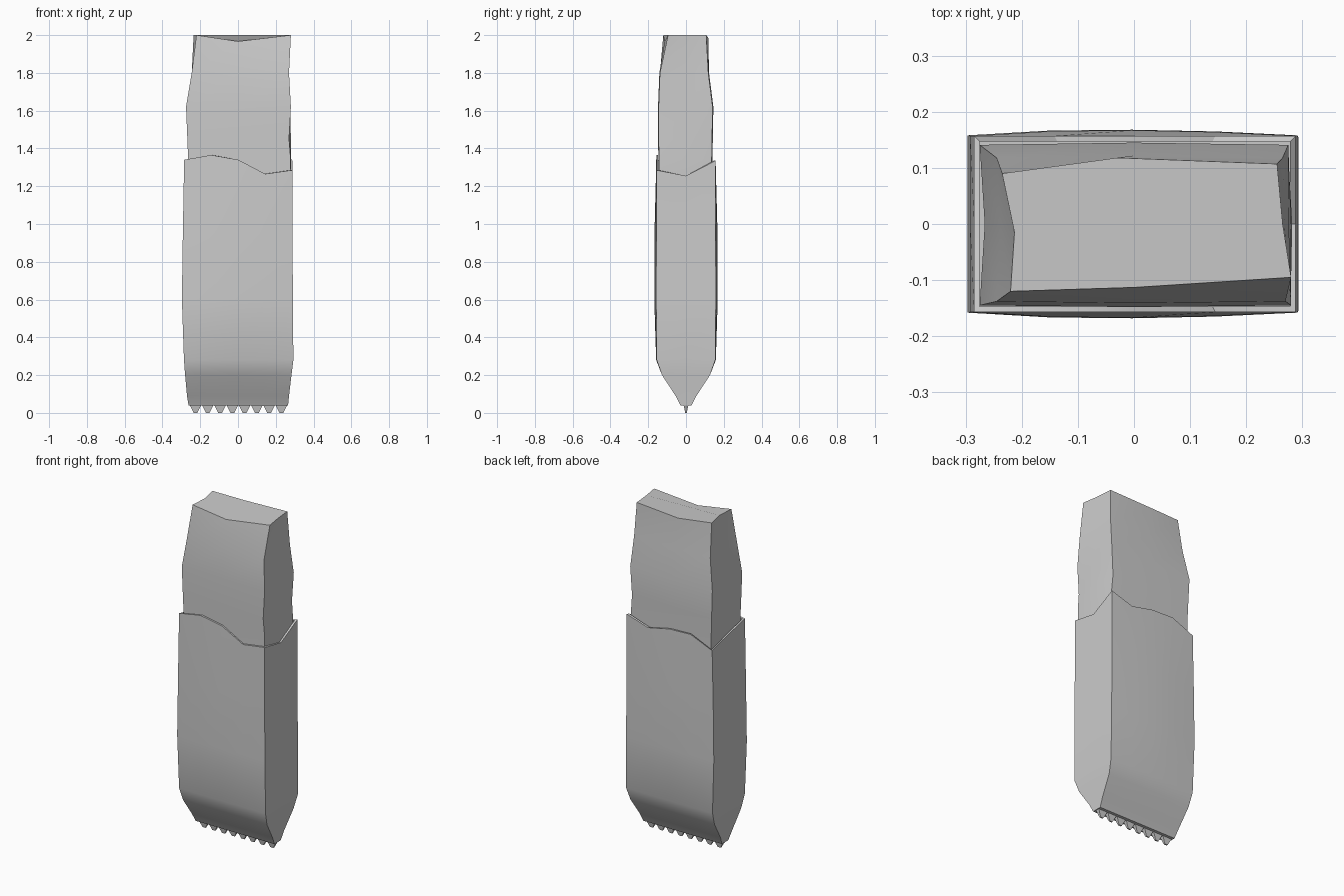
import bpy, bmesh

if "Cube" in bpy.data.objects:
    bpy.data.objects.remove(bpy.data.objects["Cube"])


def make_object(name, rings, cap_top=True):
    """Skin a stack of closed rings (counter-clockwise from above)."""
    bm = bmesh.new()
    loops = [[bm.verts.new(p) for p in ring] for ring in rings]
    n = len(loops[0])
    for a, b in zip(loops, loops[1:]):
        for i in range(n):
            j = (i + 1) % n
            bm.faces.new((a[i], a[j], b[j], b[i]))
    bm.faces.new(loops[0][::-1])
    if cap_top:
        bm.faces.new(loops[-1])
    bmesh.ops.recalc_face_normals(bm, faces=bm.faces[:])
    mesh = bpy.data.meshes.new(name)
    bm.to_mesh(mesh)
    bm.free()
    obj = bpy.data.objects.new(name, mesh)
    bpy.context.collection.objects.link(obj)
    return obj


def smooth(obj, angle=0.5):
    bpy.ops.object.select_all(action='DESELECT')
    obj.select_set(True)
    bpy.context.view_layer.objects.active = obj
    bpy.ops.object.shade_smooth_by_angle(angle=angle)


def outline(x0, x1, depth, bulge, heights):
    """12-point wrapper section: five points front and back, one mid each side."""
    xs = [x0 + (x1 - x0) * k / 4 for k in range(5)]
    ys = [depth + bulge * b for b in (0, 0.85, 1, 0.7, 0)]
    pts = [(x, -y) for x, y in zip(xs, ys)] + [(x1, 0)]
    pts += [(x, y) for x, y in zip(xs[::-1], ys[::-1])] + [(x0, 0)]
    return [(x, y, z) for (x, y), z in zip(pts, heights)]


# wrapper: crimped bottom, slightly puffed body, torn top edge
torn = [1.34, 1.365, 1.34, 1.265, 1.285, 1.255, 1.335, 1.29, 1.32, 1.325, 1.265, 1.305]
sections = [(0.04, -0.262, 0.265, 0.03, 0), (0.09, -0.27, 0.27, 0.055, 0),
            (0.2, -0.28, 0.283, 0.127, 0), (0.28, -0.286, 0.293, 0.155, 0.003),
            (0.6, -0.297, 0.291, 0.158, 0.01), (0.95, -0.292, 0.288, 0.157, 0.01)]
rings = [outline(x0, x1, d, b, [z] * 12) for z, x0, x1, d, b in sections]
rings.append(outline(-0.285, 0.288, 0.157, 0, torn))
rings.append(outline(-0.275, 0.278, 0.147, 0, torn))
rings.append(outline(-0.275, 0.278, 0.147, 0, [1.2] * 12))
smooth(make_object("wrapper", rings))

# serrated teeth along the crimp
for k in range(8):
    cx = 0.0025 + (k - 3.5) * 0.065

    def rect(w, d, z):
        return [(cx - w, -d, z), (cx + w, -d, z), (cx + w, d, z), (cx - w, d, z)]
    make_object(f"wrapper_tooth_{k + 1}", [rect(0.01, 0.004, 0), rect(0.031, 0.013, 0.042)])


# bar: uneven block poking out of the wrapper
def bar_ring(z, x0, x1, y0, y1, mid_x0, mid_x1):
    return [(x0, y0, z), (0, y0 - 0.003, z), (x1, y0, z), (mid_x1, 0, z),
            (x1 - 0.005, y1, z), (0, y1 + 0.004, z), (x0, y1, z), (mid_x0, 0, z)]


bar = [bar_ring(1.19, -0.263, 0.275, -0.143, 0.136, -0.263, 0.275),
       bar_ring(1.34, -0.264, 0.279, -0.143, 0.136, -0.262, 0.282),
       bar_ring(1.45, -0.268, 0.27, -0.145, 0.138, -0.262, 0.28),
       bar_ring(1.62, -0.275, 0.28, -0.145, 0.141, -0.266, 0.276),
       bar_ring(1.8, -0.245, 0.27, -0.138, 0.118, -0.238, 0.268),
       [(-0.22, -0.12, 2), (0, -0.113, 1.967), (0.28, -0.095, 2), (0.265, 0, 2),
        (0.255, 0.107, 2), (-0.03, 0.118, 1.985), (-0.235, 0.09, 2), (-0.213, -0.015, 2)]]
smooth(make_object("bar", bar))
